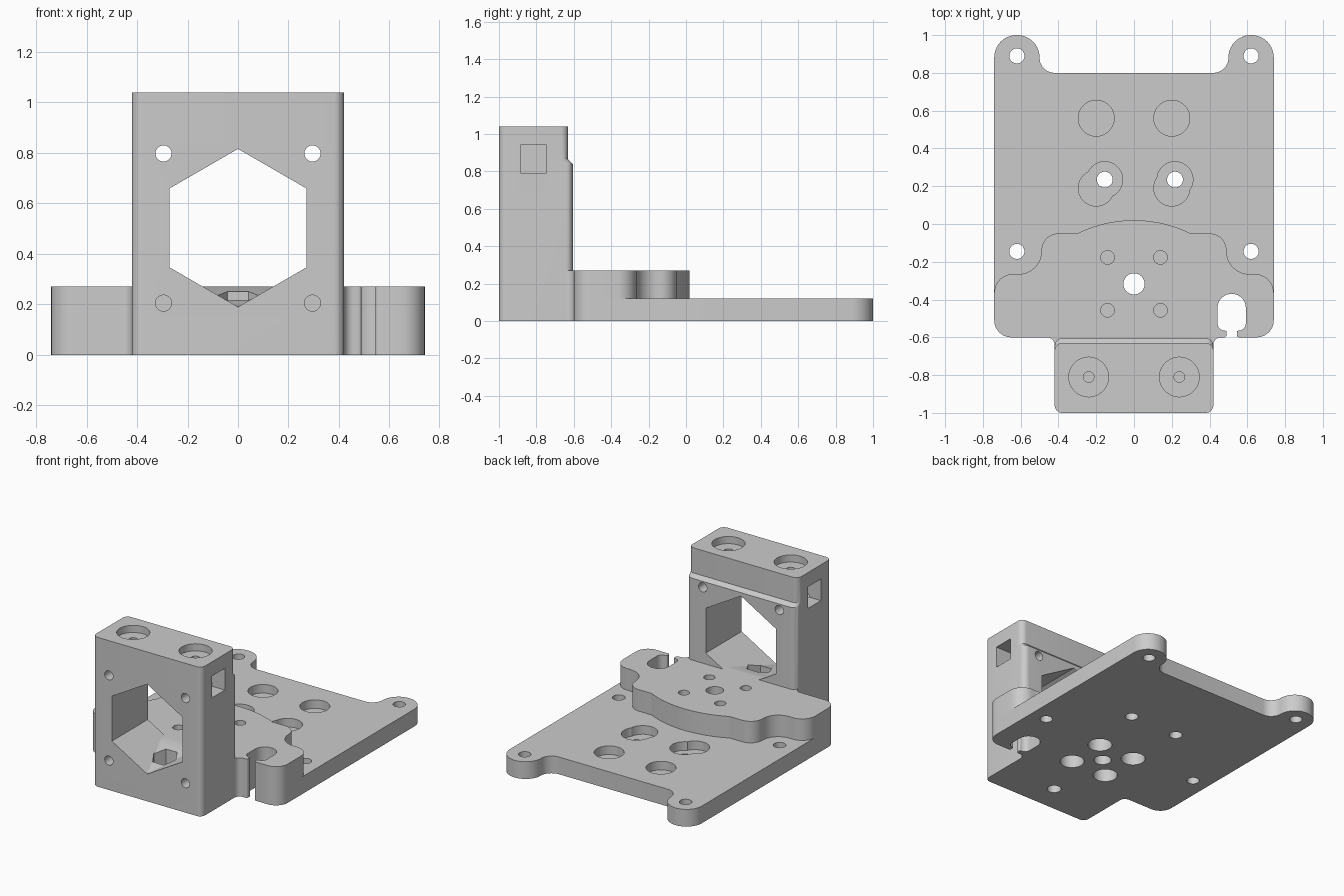
import bpy, bmesh, math
from mathutils import Vector

cube = bpy.data.objects.get("Cube")
if cube:
    bpy.data.objects.remove(cube, do_unlink=True)

grey = bpy.data.materials.new("light_grey")
grey.use_nodes = True
grey.diffuse_color = (0.6, 0.6, 0.6, 1)
grey.node_tree.nodes["Principled BSDF"].inputs["Base Color"].default_value = (0.6, 0.6, 0.6, 1)

AXES = {"x": lambda u, v, w: (w, u, v),
        "y": lambda u, v, w: (u, w, v),
        "z": lambda u, v, w: (u, v, w)}


def loft(name, rings):
    """Closed solid through rings of equal point count."""
    bm = bmesh.new()
    loops = [[bm.verts.new(p) for p in ring] for ring in rings]
    bm.faces.new(loops[0])
    bm.faces.new(loops[-1])
    n = len(loops[0])
    for a, b in zip(loops, loops[1:]):
        for i in range(n):
            j = (i + 1) % n
            bm.faces.new((a[i], a[j], b[j], b[i]))
    bmesh.ops.recalc_face_normals(bm, faces=bm.faces)
    mesh = bpy.data.meshes.new(name)
    bm.to_mesh(mesh)
    bm.free()
    mesh.materials.append(grey)
    obj = bpy.data.objects.new(name, mesh)
    bpy.context.collection.objects.link(obj)
    return obj


def prism(name, pts, lo, hi, axis="z"):
    f = AXES[axis]
    return loft(name, [[f(u, v, w) for u, v in pts] for w in (lo, hi)])


def rounded(corners, steps=10):
    """Polygon of (x, y, radius) corners with circular fillets."""
    out = []
    for i, (x, y, r) in enumerate(corners):
        if r == 0:
            out.append((x, y))
            continue
        p = Vector((x, y))
        a = (Vector(corners[i - 1][:2]) - p).normalized()
        b = (Vector(corners[(i + 1) % len(corners)][:2]) - p).normalized()
        half = a.angle(b) / 2
        centre = p + (a + b).normalized() * (r / math.sin(half))
        start = (p + a * (r / math.tan(half)) - centre).normalized()
        end = (p + b * (r / math.tan(half)) - centre).normalized()
        for k in range(steps + 1):
            out.append(tuple(centre + start.slerp(end, k / steps) * r))
    return out


def mirrored(half, cx=0):
    return half + [(2 * cx - x, y, r) for x, y, r in reversed(half)]


def circle(u, v, r, n=48, turn=0.0):
    return [(u + r * math.cos(turn + math.tau * i / n),
             v + r * math.sin(turn + math.tau * i / n)) for i in range(n)]


def boolean(obj, tool, operation="DIFFERENCE"):
    mod = obj.modifiers.new("bool", "BOOLEAN")
    mod.operation, mod.solver, mod.object = operation, "EXACT", tool
    bpy.context.view_layer.objects.active = obj
    bpy.ops.object.modifier_apply(modifier=mod.name)
    bpy.data.objects.remove(tool, do_unlink=True)


def drill(obj, u, v, r, lo, hi, axis="z", n=48, turn=0.0):
    boolean(obj, prism("cutter", circle(u, v, r, n, turn), lo, hi, axis))


# Base plate with two rounded ears
neck = [(0.42, -0.645, 0), (0.42, -0.6, 0.04), (0.74, -0.6, 0.09)]
plate = prism("base_plate", rounded(mirrored(neck + [
    (0.74, 1.0, 0.118), (0.5, 1.0, 0.118), (0.5, 0.8, 0.08)])), 0, 0.12)

# Raised pad with stepped shoulders and a bowed rear edge
bow = []
for k in range(16, 0, -1):
    x = 0.3 * k / 16
    bow.append((x, 0.02 - 0.678 + math.sqrt(0.678 ** 2 - x * x), 0))
pad = prism("raised_pad", rounded(mirrored(neck + [
    (0.74, -0.265, 0.1), (0.49, -0.265, 0.12), (0.49, -0.05, 0.09)] + bow)), 0.12, 0.27)

# Mounting holes and round pockets in the plate
for s in (-1, 1):
    for y in (0.89, -0.145):
        drill(plate, s * 0.62, y, 0.04, -0.1, 0.2)
    for y in (0.56, 0.19):
        drill(plate, s * 0.2, y, 0.095, 0.06, 0.2)
for x in (-0.155, 0.217):
    drill(plate, x, 0.235, 0.095, 0.06, 0.2)
    drill(plate, x, 0.235, 0.042, -0.1, 0.2)

# Four-hole pattern around a centre hole, wide underneath and narrow on top
for sx in (-1, 1):
    for sy in (-1, 1):
        drill(plate, sx * 0.14, -0.317 + sy * 0.14, 0.078, -0.1, 0.2)
        drill(pad, sx * 0.14, -0.317 + sy * 0.14, 0.036, 0.15, 0.4)

# Centre hole and keyhole slot run through plate and pad
slot = rounded(mirrored([
    (0.442, -0.37, 0.074), (0.442, -0.565, 0.04), (0.49, -0.565, 0.007),
    (0.49, -0.601, 0.015), (0.465, -0.601, 0), (0.465, -0.66, 0)], 0.517))
for part in (plate, pad):
    drill(part, 0, -0.317, 0.056, -0.1, 0.4)
    boolean(part, prism("cutter", slot, -0.1, 0.4))


# Upright block, stepped in slightly at the upper rear
def block_ring(back, z):
    pts = rounded(mirrored([(0.42, -1, 0.04), (0.42, back, 0.04)]))
    return [(x, y, z) for x, y in pts]


block = loft("upright_block", [block_ring(-0.605, 0), block_ring(-0.605, 0.84),
                               block_ring(-0.63, 0.865), block_ring(-0.63, 1.04)])

# Hexagonal window, with a ramp rising to the pad
drill(block, 0, 0.503, 0.313, -1.2, -0.4, "y", 6, math.pi / 2)
ramp = prism("ramp", [(-0.99, 0.1), (-0.99, 0.192), (-0.645, 0.27),
                      (-0.607, 0.27), (-0.607, 0.1)], -0.2, 0.2, "x")
boolean(block, ramp, "UNION")

# Nut pocket in the ramp and its screw hole below
drill(block, 0, -0.805, 0.085, 0.13, 0.4, "z", 6)
drill(block, 0, -0.805, 0.045, -0.1, 0.2)

for s in (-1, 1):
    # Front screw holes
    for z in (0.798, 0.205):
        drill(block, s * 0.295, z, 0.032, -1.2, -0.4, "y", 32)
    # Top counterbores with pilot holes
    drill(block, s * 0.24, -0.81, 0.105, 0.99, 1.2)
    drill(block, s * 0.24, -0.81, 0.028, 0.75, 1.2, "z", 32)
    # Square side pockets
    square = [(-0.885, 0.79), (-0.745, 0.79), (-0.745, 0.94), (-0.885, 0.94)]
    boolean(block, prism("cutter", square, *sorted((s * 0.17, s * 0.5)), "x"))

# Smooth curved walls, keep edges crisp
bpy.ops.object.select_all(action="DESELECT")
for part in (plate, pad, block):
    part.select_set(True)
bpy.context.view_layer.objects.active = plate
bpy.ops.object.shade_smooth_by_angle(angle=math.radians(25))
